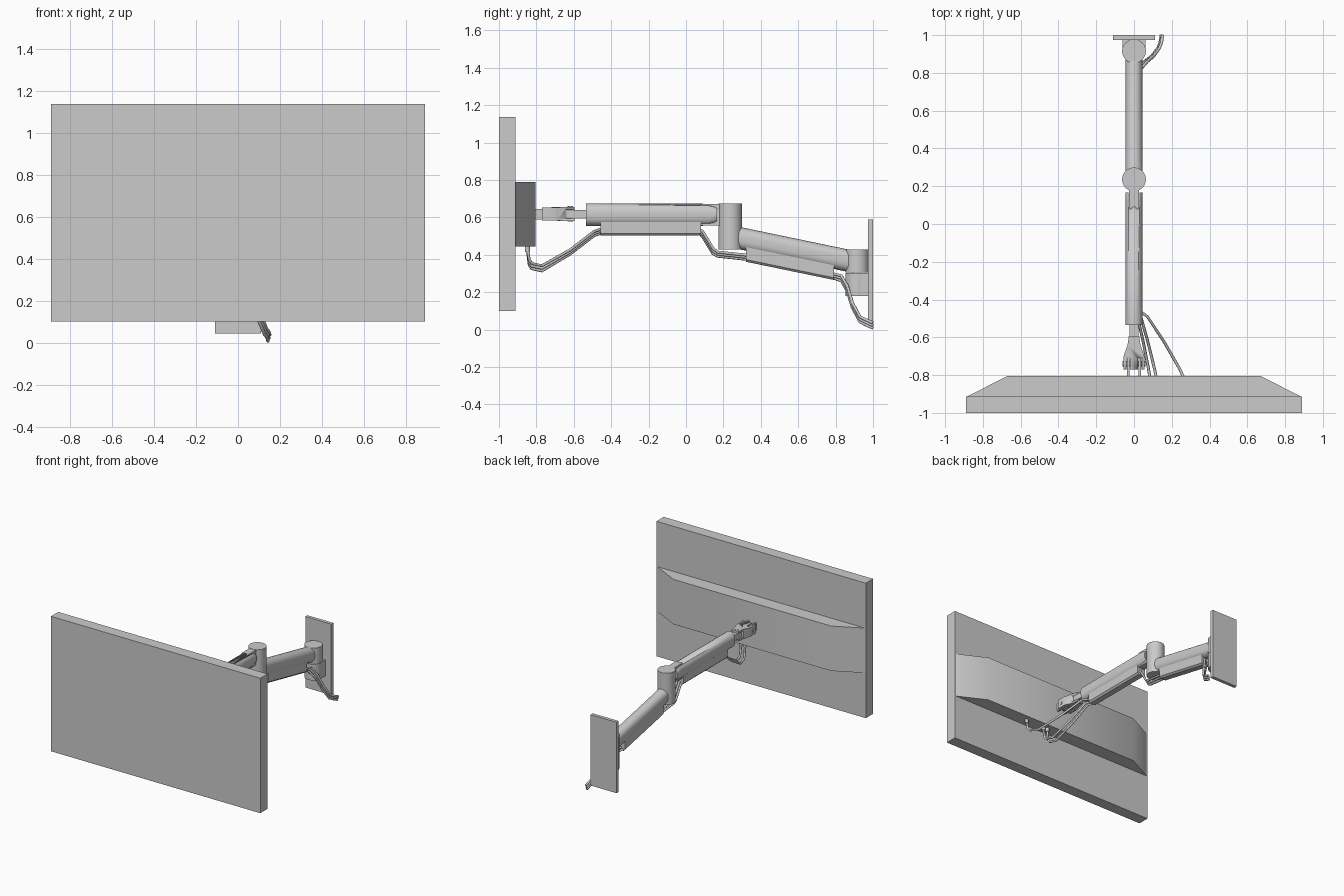
import bpy, bmesh, math
from mathutils import Vector

if "Cube" in bpy.data.objects:
    bpy.data.objects.remove(bpy.data.objects["Cube"])


def finish(bm, name, angle=35):
    bmesh.ops.recalc_face_normals(bm, faces=bm.faces)
    me = bpy.data.meshes.new(name)
    bm.to_mesh(me)
    bm.free()
    ob = bpy.data.objects.new(name, me)
    bpy.context.collection.objects.link(ob)
    bpy.ops.object.select_all(action='DESELECT')
    ob.select_set(True)
    bpy.context.view_layer.objects.active = ob
    bpy.ops.object.shade_smooth_by_angle(angle=math.radians(angle))
    return ob


def loft(name, rings):
    """Skin a list of equal-length point rings and cap both ends."""
    bm = bmesh.new()
    vs = [[bm.verts.new(p) for p in r] for r in rings]
    n = len(vs[0])
    for a, b in zip(vs, vs[1:]):
        for i in range(n):
            j = (i + 1) % n
            bm.faces.new((a[i], a[j], b[j], b[i]))
    bm.faces.new(vs[0])
    bm.faces.new(vs[-1])
    return finish(bm, name)


def prism(name, outline, z0, z1):
    return loft(name, [[(x, y, z) for x, y in outline] for z in (z0, z1)])


def box(name, x0, x1, y0, y1, z0, z1):
    return prism(name, [(x0, y0), (x1, y0), (x1, y1), (x0, y1)], z0, z1)


def cyl(name, y, r, z0, z1, x=0, n=32):
    pts = [(x + r * math.cos(i * math.tau / n), y + r * math.sin(i * math.tau / n)) for i in range(n)]
    return prism(name, pts, z0, z1)


def section(y, zc, w, h, n=8):
    """Upright stadium cross-section, half width w, half height h."""
    r = min(w, h)
    pts = []
    for s in (1, -1):
        for i in range(n + 1):
            a = math.pi * i / n
            pts.append((s * w * math.cos(a), y, zc + s * (h - r + r * math.sin(a))))
    return pts


def cut(ob, cutter):
    m = ob.modifiers.new("slot", 'BOOLEAN')
    m.operation = 'DIFFERENCE'
    m.solver = 'EXACT'
    m.object = cutter
    bpy.context.view_layer.objects.active = ob
    bpy.ops.object.modifier_apply(modifier=m.name)
    bpy.data.objects.remove(cutter)


def cable(name, pts, r=0.008):
    cu = bpy.data.curves.new(name, 'CURVE')
    cu.dimensions = '3D'
    cu.bevel_depth = r
    cu.bevel_resolution = 2
    cu.use_fill_caps = True
    sp = cu.splines.new('POLY')
    sp.points.add(len(pts) - 1)
    for p, c in zip(sp.points, pts):
        p.co = (*c, 1)
    bpy.context.collection.objects.link(bpy.data.objects.new(name, cu))


# screen and the tapered housing behind it
box("screen_panel", -0.89, 0.89, -1, -0.912, 0.1, 1.137)
prism("rear_housing", [(-0.888, -0.915), (0.888, -0.915), (0.67, -0.805), (-0.67, -0.805)], 0.445, 0.79)

# tilt head: flared fork with slots for the neck and the screen tabs
half = [(0.028, -0.595), (0.034, -0.64), (0.052, -0.69), (0.056, -0.705), (0.056, -0.77)]
outline = half + [(-x, y) for x, y in reversed(half)]
head = prism("tilt_fork", outline, 0.58, 0.657)
for v in head.data.vertices:  # slimmer towards the screen
    if v.co.y < -0.68:
        v.co.z = 0.617 + (v.co.z - 0.617) * 0.9
cut(head, box("slot_cutter", -0.1, 0.1, -0.645, -0.5, 0.594, 0.641))
for s in (-1, 1):
    cut(head, box("slot_cutter", s * 0.03 - 0.01, s * 0.03 + 0.01, -0.8, -0.71, 0.5, 0.7))
    box("screen_tab", s * 0.03 - 0.007, s * 0.03 + 0.007, -0.81, -0.705, 0.588, 0.646)
loft("tilt_pin", [[(x, -0.74 + 0.015 * math.cos(i * math.tau / 16), 0.617 + 0.015 * math.sin(i * math.tau / 16))
                   for i in range(16)] for x in (-0.06, 0.06)])
box("arm_neck", -0.023, 0.023, -0.64, -0.53, 0.595, 0.64)
cyl("swivel_pin", -0.618, 0.015, 0.578, 0.66, n=16)

# upper arm, forked around the elbow tongue
upper = loft("upper_arm", [section(-0.535, 0.615, 0.044, 0.06), section(0.12, 0.615, 0.044, 0.06),
                           section(0.15, 0.615, 0.044, 0.054), section(0.167, 0.615, 0.044, 0.045)])
cut(upper, box("slot_cutter", -0.029, 0.029, 0.09, 0.3, 0.5, 0.7))
box("elbow_tongue", -0.027, 0.027, 0.08, 0.22, 0.557, 0.673)
cyl("elbow_upper", 0.236, 0.063, 0.555, 0.675)

# lower arm with its elbow and wall joints
cyl("elbow_lower", 0.236, 0.063, 0.43, 0.555)
loft("lower_arm", [section(0.25, 0.497, 0.044, 0.06), section(0.89, 0.364, 0.044, 0.06)])
cyl("wall_pivot", 0.915, 0.063, 0.305, 0.428)
cyl("wall_bracket", 0.915, 0.063, 0.18, 0.303)
box("bracket_web", -0.06, 0.06, 0.915, 0.975, 0.18, 0.303)
box("wall_plate", -0.11, 0.11, 0.974, 1.0, 0.045, 0.59)

# cable trays under both arms
for name, (ya, ta, ba), (yb, tb, bb) in (
        ("upper_cable_tray", (-0.457, 0.575, 0.503), (0.08, 0.575, 0.503)),
        ("lower_cable_tray", (0.32, 0.45, 0.363), (0.79, 0.35, 0.266))):
    loft(name, [[(-0.036, y, t), (0.036, y, t), (0.034, y, b + 0.012), (0.022, y, b),
                 (-0.022, y, b), (-0.034, y, b + 0.012)] for y, t, b in ((ya, ta, ba), (yb, tb, bb))])

# three cables from plugs under the housing, through the trays, down the wall
for i, px in enumerate((0.09, 0.125, 0.28)):
    o = (i - 1) * 0.014
    cyl("cable_plug", -0.848, 0.014, 0.415, 0.447, x=px, n=16)
    x = lambda t: px + (0.02 + o - px) * t
    cable("cable", [
        (px, -0.848, 0.43), (px, -0.838, 0.36 + o), (x(0.05), -0.825, 0.34 + o), (x(0.15), -0.77, 0.328 + o),
        (x(0.5), -0.62, 0.415 + o * 0.8), (x(0.85), -0.49, 0.515 + o * 0.8), (o, -0.45, 0.528 + o * 0.8),
        (o, 0.07, 0.528 + o * 0.8), (o, 0.09, 0.51 + o), (o, 0.145, 0.42 + o),
        (o, 0.17, 0.404 + o * 0.8), (o, 0.32, 0.388 + o * 0.8), (o, 0.79, 0.287 + o * 0.8),
        (0.03 + o, 0.83, 0.275 + o), (0.065 + o * 0.5, 0.862, 0.22 + o), (0.1 + o * 0.4, 0.89, 0.13 + o),
        (0.13 + o * 0.3, 0.93, 0.055 + o), (0.142 + o * 0.3, 0.96, 0.04 + o), (0.147 + o * 0.3, 1.0, 0.022 + o)])
